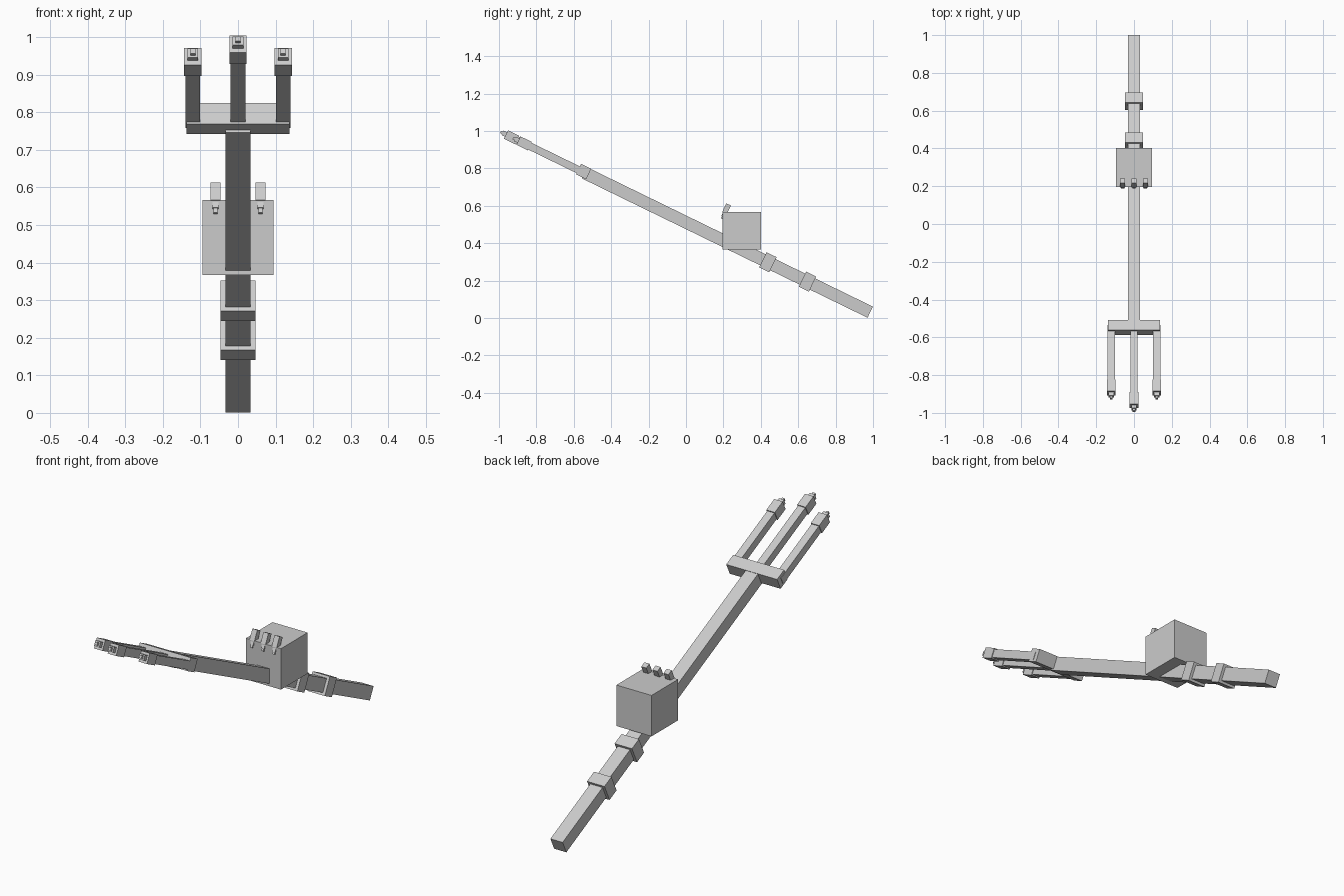
import bpy, math
from mathutils import Vector, Matrix

if "Cube" in bpy.data.objects:
    bpy.data.objects.remove(bpy.data.objects["Cube"])

A = math.radians(26)                                  # slope of the shaft
U = Vector((0, -math.cos(A), math.sin(A)))            # along the shaft, towards the prongs
N = Vector((0, math.sin(A), math.cos(A)))             # across the shaft, upwards
X = Vector((1, 0, 0))
END = Vector((0, 0.985, 0.031))                       # centre of the butt end

grey = bpy.data.materials.new("grey")
grey.diffuse_color = (0.6, 0.6, 0.6, 1)
grey.use_nodes = True
grey.node_tree.nodes["Principled BSDF"].inputs["Base Color"].default_value = grey.diffuse_color


def block(name, center, size, axes=(X, -U, N)):
    """Box with the given size along three axes."""
    bpy.ops.mesh.primitive_cube_add(size=1)
    ob = bpy.context.object
    ob.name = name
    m = Matrix([a * s for a, s in zip(axes, size)]).transposed()
    ob.data.transform(m.to_4x4())
    ob.location = center
    ob.data.materials.append(grey)
    return ob


def along(name, x, s0, s1, width, thick):
    """Box lying on the shaft axis between distances s0 and s1."""
    c = END + U * ((s0 + s1) / 2) + X * x
    return block(name, c, (width, s1 - s0, thick))


# Shaft, grip bands and crossbar
along("shaft", 0, 0, 1.70, 0.066, 0.066)
for i, s in enumerate((0.373, 0.609)):
    along(f"band_{i}", 0, s - 0.03, s + 0.03, 0.094, 0.09)
bar = along("crossbar", 0, 1.677, 1.737, 0.275, 0.062)
bar.location += N * 0.004

# Prongs with caps and stepped tips
for name, x, end in (("left", -0.12, 2.093), ("middle", 0, 2.167), ("right", 0.12, 2.093)):
    along(f"{name}_prong", x, 1.70, end - 0.05, 0.039, 0.04)
    along(f"{name}_cap", x, end - 0.068, end, 0.046, 0.05)
    along(f"{name}_nozzle", x, end - 0.005, end + 0.02, 0.028, 0.026)
    along(f"{name}_tip", x, end + 0.015, end + 0.032, 0.014, 0.014)

# Box mounted on the shaft
block("box", (0, 0.299, 0.467), (0.19, 0.206, 0.2), (X, Vector((0, 1, 0)), Vector((0, 0, 1))))

# Three levers leaning over the front top edge of the box
top = Vector((0, 0.228, 0.607))
for i in (-1, 0, 1):
    for part, d0, d1, w in (("lever", 0, 0.052, 0.027), ("lever_neck", 0.05, 0.072, 0.017),
                            ("lever_tip", 0.07, 0.084, 0.010)):
        block(f"{part}_{i + 1}", top - N * ((d0 + d1) / 2) + X * (0.06 * i), (w, w, d1 - d0))
